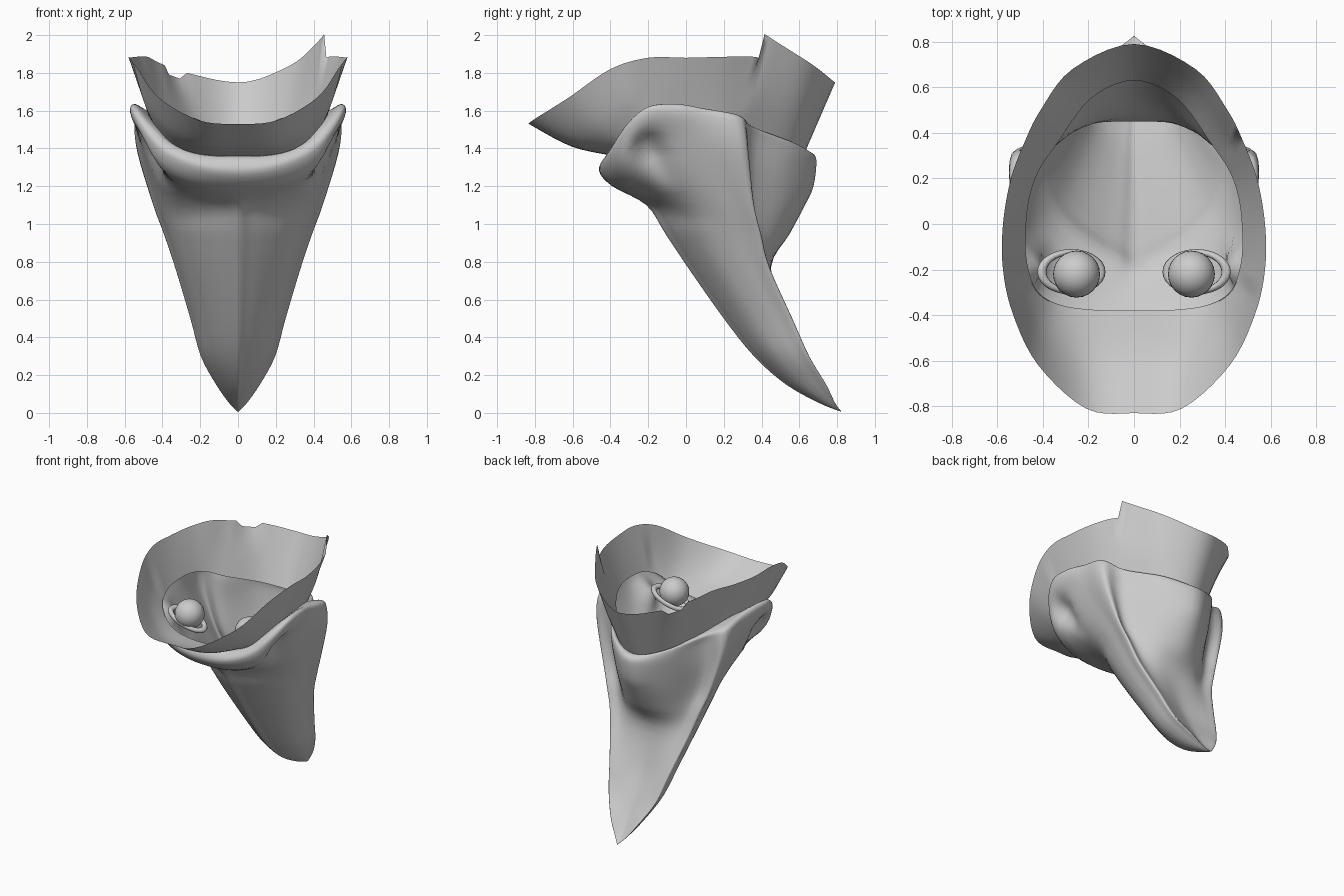
import bpy, bmesh, math
from mathutils import Vector

if "Cube" in bpy.data.objects:
    bpy.data.objects.remove(bpy.data.objects["Cube"])


def spline(pts, n, closed):
    """Catmull-Rom through pts, n steps per span."""
    m, out = len(pts), []
    for i in range(m if closed else m - 1):
        if closed:
            a, b, c, d = (pts[(i + k) % m] for k in (-1, 0, 1, 2))
        else:
            a, b, c, d = (pts[min(max(i + k, 0), m - 1)] for k in (-1, 0, 1, 2))
        for s in range(n):
            t = s / n
            out.append(0.5 * (2 * b + (c - a) * t + (2 * a - 5 * b + 4 * c - d) * t * t
                              + (3 * b - a - 3 * c + d) * t ** 3))
    if not closed:
        out.append(pts[-1].copy())
    return out


def ring(xs, ys, zs):
    """Closed ring from a half outline running front centre to back centre."""
    half = [Vector(p) for p in zip(xs, ys, zs)]
    other = [Vector((-p.x, p.y, p.z)) for p in half[-2:0:-1]]
    return spline(half + other, 5, True)


def loft(name, rings, steps, tweak=None):
    cols = [spline(list(c), steps, False) for c in zip(*rings)]
    bm = bmesh.new()
    grid = [[bm.verts.new(tweak(p) if tweak else p) for p in c] for c in cols]
    for i, col in enumerate(grid):
        nxt = grid[(i + 1) % len(grid)]
        for j in range(len(col) - 1):
            bm.faces.new((col[j], col[j + 1], nxt[j + 1], nxt[j]))
    bmesh.ops.remove_doubles(bm, verts=bm.verts, dist=0.0005)
    bmesh.ops.recalc_face_normals(bm, faces=bm.faces)
    me = bpy.data.meshes.new(name)
    bm.to_mesh(me)
    bm.free()
    me.shade_smooth()
    ob = bpy.data.objects.new(name, me)
    bpy.context.collection.objects.link(ob)
    return ob


# Inner rim shared by collar and mask
rim = ring((0, .2, .34, .43, .47, .475, .46, .42, .34, .19, 0),
           (-.38, -.375, -.35, -.29, -.17, -.03, .11, .23, .35, .55, .63),
           (1.36, 1.37, 1.42, 1.51, 1.57, 1.59, 1.59, 1.56, 1.5, 1.42, 1.38))

# Flared collar with torn rear edge
outer = ring((0, .21, .42, .53, .575, .575, .54, .48, .41, .27, 0),
             (-.83, -.81, -.62, -.4, -.2, 0, .2, .36, .5, .68, .79),
             (1.53, 1.55, 1.67, 1.82, 1.88, 1.88, 1.885, 1.885, 1.85, 1.80, 1.75))
middle = [a.lerp(b, .5) + Vector((0, 0, -.035 if a.y < -.3 else 0))
          for a, b in zip(outer, rim)]
for p in outer:
    if p.x > .02 and p.y > .4:
        p.z += max(0, .13 * (1 - (p.y - .42) / .36))
    elif p.x < -.28 and p.y > .56:
        p.z -= .04
loft("collar", [outer, middle, rim], 5)

# Brow roll flowing into the beak
rolls = [
    ring((0, .2, .36, .48, .54, .545, .53, .51, .385, .21, 0),
         (-.43, -.42, -.38, -.31, -.2, -.05, .1, .28, .36, .57, .66),
         (1.35, 1.36, 1.42, 1.53, 1.62, 1.635, 1.61, 1.575, 1.51, 1.43, 1.38)),
    ring((0, .2, .38, .5, .565, .565, .545, .535, .385, .22, 0),
         (-.46, -.45, -.40, -.32, -.2, -.05, .1, .3, .35, .57, .69),
         (1.28, 1.3, 1.37, 1.48, 1.58, 1.58, 1.55, 1.52, 1.45, 1.37, 1.34)),
    ring((0, .2, .36, .46, .505, .51, .515, .525, .385, .21, 0),
         (-.39, -.37, -.33, -.28, -.18, -.04, .12, .32, .34, .55, .675),
         (1.2, 1.21, 1.26, 1.34, 1.41, 1.42, 1.4, 1.37, 1.31, 1.23, 1.2)),
]
# Beak levels: z, front y, edge y, half width, back y
levels = [(1.1, -.21, .36, .445, .63), (.95, -.11, .395, .39, .55),
          (.77, .01, .44, .33, .45), (.5, .2, .56, .25, .51),
          (.3, .36, .65, .195, .61), (.15, .53, .74, .115, .70),
          (.05, .71, .79, .045, .775), (.005, .825, .825, .001, .825)]
# Keeled front, walls running back to a sharp edge
FX = (0, .17, .38, .62, .8, .91, .96, 1)
FY = (0, .06, .14, .27, .43, .63, .83, 1)
for z, f, e, w, b in levels:
    rolls.append(ring([w * k for k in FX] + [w * .78, w * .42, 0],
                      [f + (e - f) * k for k in FY]
                      + [e - .04 * w, e + (b - e) * .65, b],
                      [z] * 11))


def socket(p):
    """Press an eye hollow into each side below the brow."""
    q = p.copy()
    if abs(p.x) > .3:
        g = math.exp(-((p.y + .19) / .085) ** 2 - ((p.z - 1.38) / .085) ** 2)
        q.x -= math.copysign(.09 * g, p.x)
        q.z += .03 * g
    return q


loft("beak_mask", [rim] + rolls, 4, socket)

# Eyes with lids
for s, side in ((1, "right"), (-1, "left")):
    bpy.ops.mesh.primitive_uv_sphere_add(segments=24, ring_count=16, radius=.103,
                                         location=(s * .252, -.22, 1.46))
    bpy.context.object.name = "eye_" + side
    bpy.ops.object.shade_smooth()
    bpy.ops.mesh.primitive_torus_add(major_segments=28, minor_segments=8,
                                     major_radius=.115, minor_radius=.018,
                                     location=(s * .275, -.21, 1.41),
                                     rotation=(0, -s * .35, 0))
    lid = bpy.context.object
    lid.name = "eyelid_" + side
    lid.scale = (1.2, .75, 1)
    bpy.ops.object.shade_smooth()
